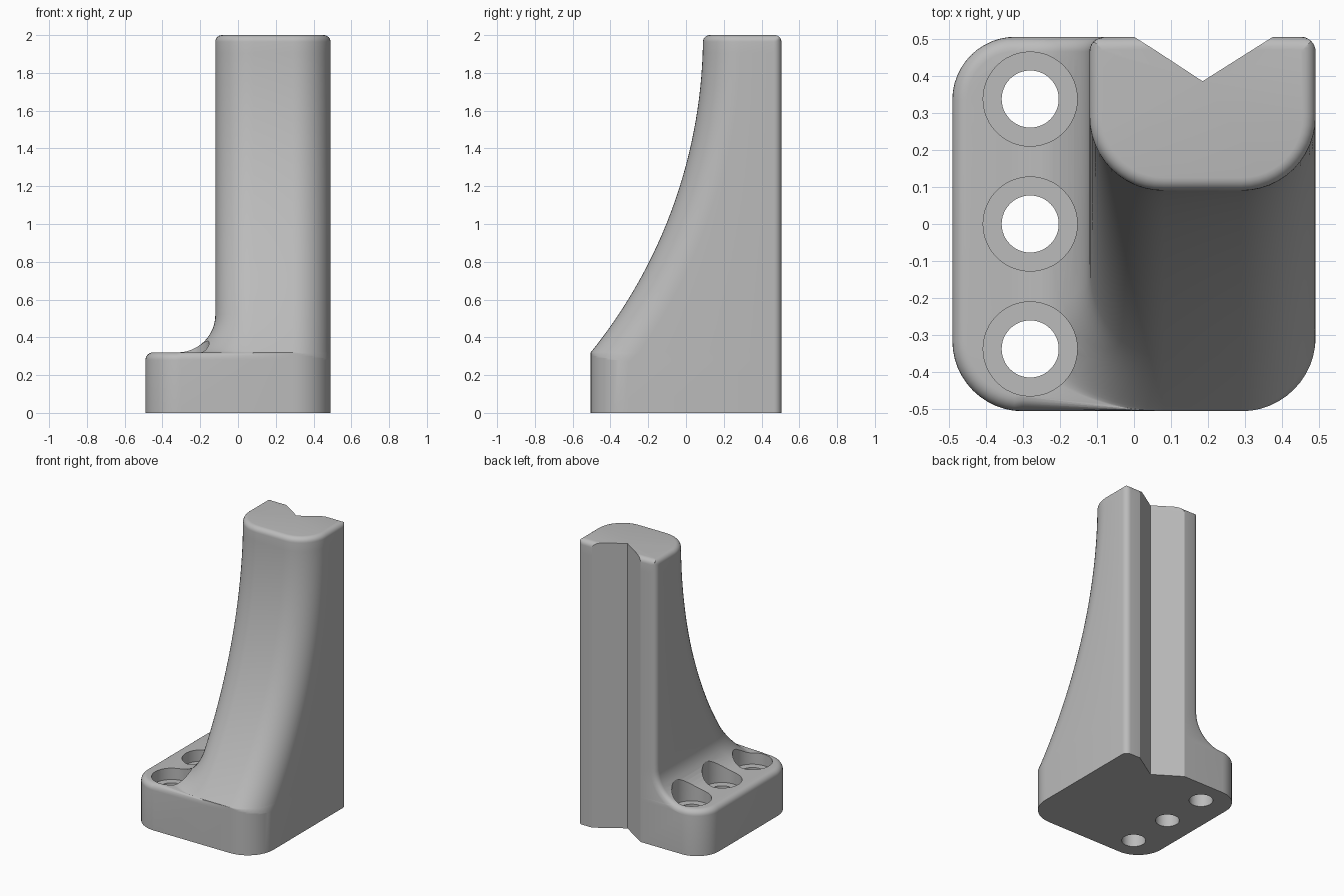
import bpy, bmesh, math

cube = bpy.data.objects.get("Cube")
if cube:
    bpy.data.objects.remove(cube)

X, Y, LEDGE, TOP = 0.49, 0.505, 0.32, 2.0
WALL, FIL, R, SOFT = -0.12, 0.20, 0.20, 0.04
FOOT = WALL - FIL            # where the fillet meets the flange
STEPS, SOFT_STEPS = 12, 6
SWEEP = 2.67                 # radius of the concave front


def arc(cx, cy, rx, ry, start, n=STEPS):
    """Quarter turn, counter-clockwise from the start angle in degrees."""
    out = []
    for k in range(n + 1):
        a = math.radians(start + 90 * k / n)
        out.append((cx + rx * math.cos(a), cy + ry * math.sin(a)))
    return out


def round_off(d):
    """Drop of a quarter round at distance d from its outer edge."""
    return SOFT - math.sqrt(max(0, SOFT ** 2 - (SOFT - d) ** 2))


def back_edge(z, reach):
    """Softened rear edge of the wall and its fillet, from back to side."""
    h = max(LEDGE + FIL - z, 0)
    pts = []
    for k in range(SOFT_STEPS + 1):
        e = reach * k / SOFT_STEPS
        r = FIL + round_off(e)
        # Above the fillet the edge is a plain vertical round
        x = FOOT + math.sqrt(max(0, r * r - h * h)) if z < LEDGE + FIL else WALL + round_off(e)
        pts.append((x, Y - e))
    return pts


def rear(inset=0):
    """Rear right corner and the vee groove."""
    shift = inset * 0.19 / 0.12
    return arc(X - SOFT, Y - SOFT, SOFT, SOFT, 0, SOFT_STEPS) + [
        (0.375 - shift, Y), (0.185, Y - 0.12), (shift, Y)]


def base_ring(z):
    i = 0 if z < LEDGE - SOFT else SOFT - math.sqrt(max(0, SOFT ** 2 - (z - LEDGE + SOFT) ** 2))
    right = arc(X - R, R - Y, R, R, 270)
    # The sloping front meets the round corner a little lower
    pts = [(0.08, -Y, z)]
    pts += [(x, y, min(z, LEDGE - 0.05 * k / STEPS)) for k, (x, y) in enumerate(right)]
    if z < LEDGE - SOFT:
        edge = [(FOOT, Y)] * (SOFT_STEPS + 1)
    else:
        edge = back_edge(z, i)
        edge[-1] = (FOOT, Y - i)
    rest = rear() + edge
    rest += arc(FOOT, 0.335, 0.17 - i, 0.17 - i, 90)
    rest += arc(-0.30, -0.315, 0.19 - i, 0.19 - i, 180)
    return pts + [(x, y, z) for x, y in rest]


def column_ring(z, inset=0):
    dz = TOP - z
    run = math.sqrt(SWEEP ** 2 - dz ** 2)
    front = 0.09 - SWEEP + run
    ry = R * math.sqrt(1 + (dz / run) ** 2)
    h = max(LEDGE + FIL - z, 0)
    side = FOOT + math.sqrt(max(0, FIL ** 2 - h * h))
    flat = [(0.08, front + inset)]
    flat += arc(X - R, front + ry, R - inset, ry - inset, 270)
    flat += rear(inset) + back_edge(z, SOFT)
    flat += [(side, Y - SOFT)] * (STEPS + 1)
    flat += arc(0.08, front + ry, 0.08 - side - inset, ry - inset, 180)
    return [(min(max(x, side + inset), X - inset), min(y, Y - inset), z) for x, y in flat]


# Sections from the foot up to the rounded top
rings = [base_ring(0)]
quarter = [math.radians(90 * k / SOFT_STEPS) for k in range(SOFT_STEPS + 1)]
rings += [base_ring(LEDGE - SOFT + SOFT * math.sin(a)) for a in quarter]
rings += [column_ring(LEDGE + FIL * (1 - math.cos(math.radians(90 * k / STEPS))))
          for k in range(STEPS + 1)]
lo, hi, levels = LEDGE + FIL, TOP - 0.035, 24
rings += [column_ring(lo + (hi - lo) * k / levels) for k in range(1, levels + 1)]
rings += [column_ring(hi + 0.035 * math.sin(a), 0.035 * (1 - math.cos(a))) for a in quarter[1:]]

# Bracket body
bm = bmesh.new()
rows = [[bm.verts.new(p) for p in ring] for ring in rings]
n = len(rows[0])
for a, b in zip(rows, rows[1:]):
    for k in range(n):
        j = (k + 1) % n
        bm.faces.new((a[k], a[j], b[j], b[k]))
bm.faces.new(rows[0][::-1])
bm.faces.new(rows[-1])
bmesh.ops.remove_doubles(bm, verts=bm.verts[:], dist=0.0002)
bmesh.ops.dissolve_degenerate(bm, edges=bm.edges[:], dist=0.0001)
bmesh.ops.recalc_face_normals(bm, faces=bm.faces[:])
mesh = bpy.data.meshes.new("bracket_body")
bm.to_mesh(mesh)
bm.free()
body = bpy.data.objects.new("bracket_body", mesh)
bpy.context.collection.objects.link(body)

grey = bpy.data.materials.new("plain_grey")
grey.use_nodes = True
grey.diffuse_color = (0.5, 0.5, 0.5, 1)
grey.node_tree.nodes["Principled BSDF"].inputs["Base Color"].default_value = (0.5, 0.5, 0.5, 1)
mesh.materials.append(grey)

# Stepped cutter for the three counterbored screw holes
SEG = 48
profile = [(0.077, -0.1), (0.077, 0.24), (0.127, 0.24), (0.127, 0.7)]
bm = bmesh.new()
for cy in (-0.337, 0, 0.337):
    loops = [[bm.verts.new((-0.28 + r * math.cos(math.tau * k / SEG),
                            cy + r * math.sin(math.tau * k / SEG), z))
              for k in range(SEG)] for r, z in profile]
    for a, b in zip(loops, loops[1:]):
        for k in range(SEG):
            j = (k + 1) % SEG
            bm.faces.new((a[k], a[j], b[j], b[k]))
    bm.faces.new(loops[0][::-1])
    bm.faces.new(loops[-1])
bmesh.ops.recalc_face_normals(bm, faces=bm.faces[:])
cut_mesh = bpy.data.meshes.new("hole_cutter")
bm.to_mesh(cut_mesh)
bm.free()
cut_mesh.materials.append(grey)
cutter = bpy.data.objects.new("hole_cutter", cut_mesh)
cutter.hide_render = True
bpy.context.collection.objects.link(cutter)

mod = body.modifiers.new("screw_holes", "BOOLEAN")
mod.operation = "DIFFERENCE"
mod.solver = "EXACT"
mod.object = cutter
bpy.ops.object.select_all(action="DESELECT")
body.select_set(True)
bpy.context.view_layer.objects.active = body
bpy.ops.object.modifier_apply(modifier=mod.name)
bpy.data.objects.remove(cutter)
bpy.ops.object.shade_smooth_by_angle(angle=math.radians(28))
